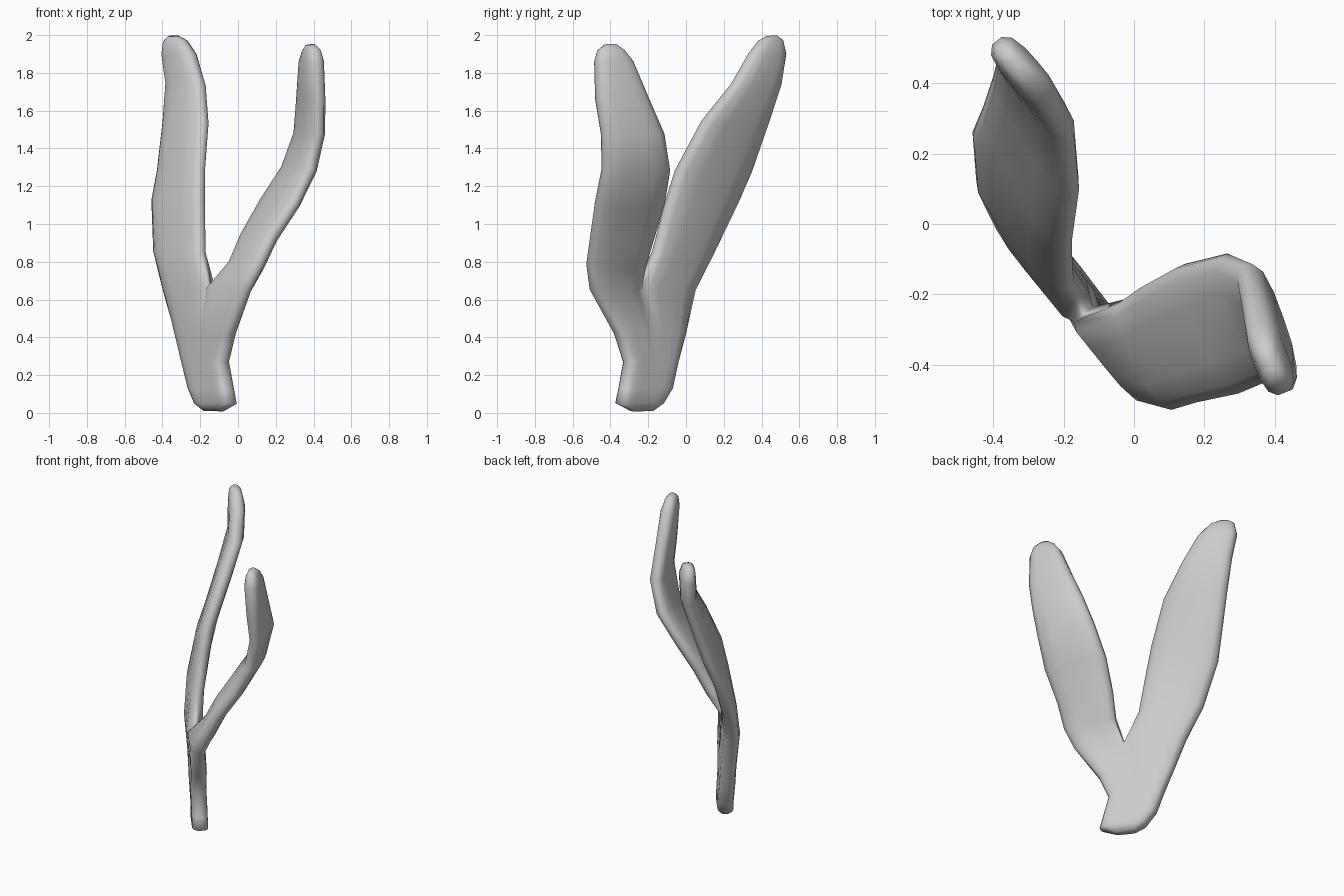
import bpy
import bmesh
from mathutils import Vector

if "Cube" in bpy.data.objects:
    bpy.data.objects.remove(bpy.data.objects["Cube"])

# Each row: height, one edge (x, y), other edge (x, y) of the thin sheet
TRUNK = [
    (0.01, -0.17, -0.18, -0.09, -0.29),
    (0.05, -0.21, -0.13, -0.03, -0.36),
    (0.13, -0.245, -0.08, -0.045, -0.345),
    (0.27, -0.28, -0.05, -0.07, -0.32),
    (0.42, -0.32, -0.01, -0.03, -0.37),
    (0.65, -0.385, 0.04, 0.055, -0.50),
]
LEFT = [
    (0.85, -0.435, 0.14, -0.185, -0.17),
    (1.12, -0.445, 0.27, -0.19, -0.10),
    (1.28, -0.415, 0.34, -0.19, -0.05),
    (1.54, -0.385, 0.43, -0.17, 0.09),
    (1.74, -0.37, 0.495, -0.185, 0.25),
    (1.90, -0.39, 0.52, -0.235, 0.34),
    (1.97, -0.385, 0.505, -0.28, 0.39),
    (1.995, -0.365, 0.475, -0.32, 0.43),
]
RIGHT = [
    (0.78, -0.035, -0.22, 0.12, -0.52),
    (0.93, 0.03, -0.175, 0.19, -0.50),
    (1.11, 0.13, -0.12, 0.31, -0.475),
    (1.29, 0.25, -0.09, 0.395, -0.44),
    (1.48, 0.32, -0.12, 0.435, -0.445),
    (1.66, 0.335, -0.20, 0.435, -0.475),
    (1.86, 0.35, -0.285, 0.425, -0.48),
    (1.92, 0.36, -0.33, 0.415, -0.465),
    (1.95, 0.37, -0.37, 0.395, -0.43),
]
STEPS = (0.0, 0.09, 0.28, 0.5, 0.72, 0.91, 1.0)
EDGE = (0.35, 0.78, 0.97, 1.0, 0.97, 0.78, 0.35)
FORK = 0.55

bm = bmesh.new()
weights = []


def add_row(a, b, thick):
    row = []
    for t, w in zip(STEPS, thick):
        row.append(bm.verts.new(a.lerp(b, t)))
        weights.append(w)
    return row


def bridge(lower, upper):
    for i in range(len(lower) - 1):
        bm.faces.new((lower[i], lower[i + 1], upper[i + 1], upper[i]))


# Trunk: two half-sheets side by side sharing the middle column
previous = None
for n, (z, ax, ay, bx, by) in enumerate(TRUNK):
    a, b = Vector((ax, ay, z)), Vector((bx, by, z))
    mid = a.lerp(b, FORK)
    end = 0.5 if n == 0 else 1.0
    inner = 0.7 if n == len(TRUNK) - 1 else 1.0
    left = add_row(a, mid, [w * end for w in EDGE[:4] + (1.0, 1.0, inner)])
    row = list(left)
    for t, w in zip(STEPS[1:], (1.0, 1.0) + EDGE[3:]):
        row.append(bm.verts.new(mid.lerp(b, t)))
        weights.append(w * end)
    if previous:
        bridge(previous, row)
    previous = row

# Two lobes growing from either side of the fork
count = len(STEPS)
for base, rows in ((previous[:count], LEFT), (previous[count - 1:], RIGHT)):
    for n, (z, ax, ay, bx, by) in enumerate(rows):
        end = {1: 0.4, 2: 0.75}.get(len(rows) - n, 1.0)
        row = add_row(Vector((ax, ay, z)), Vector((bx, by, z)), [w * end for w in EDGE])
        bridge(base, row)
        base = row

for f in bm.faces:
    f.smooth = True
mesh = bpy.data.meshes.new("forked_frond")
bm.to_mesh(mesh)
bm.free()
frond = bpy.data.objects.new("forked_frond", mesh)
bpy.context.collection.objects.link(frond)

# Thickness, thinner towards the rim
group = frond.vertex_groups.new(name="thickness")
for i, w in enumerate(weights):
    group.add([i], w, 'REPLACE')
solid = frond.modifiers.new("thickness", 'SOLIDIFY')
solid.thickness = 0.1
solid.offset = 0.0
solid.vertex_group = "thickness"
